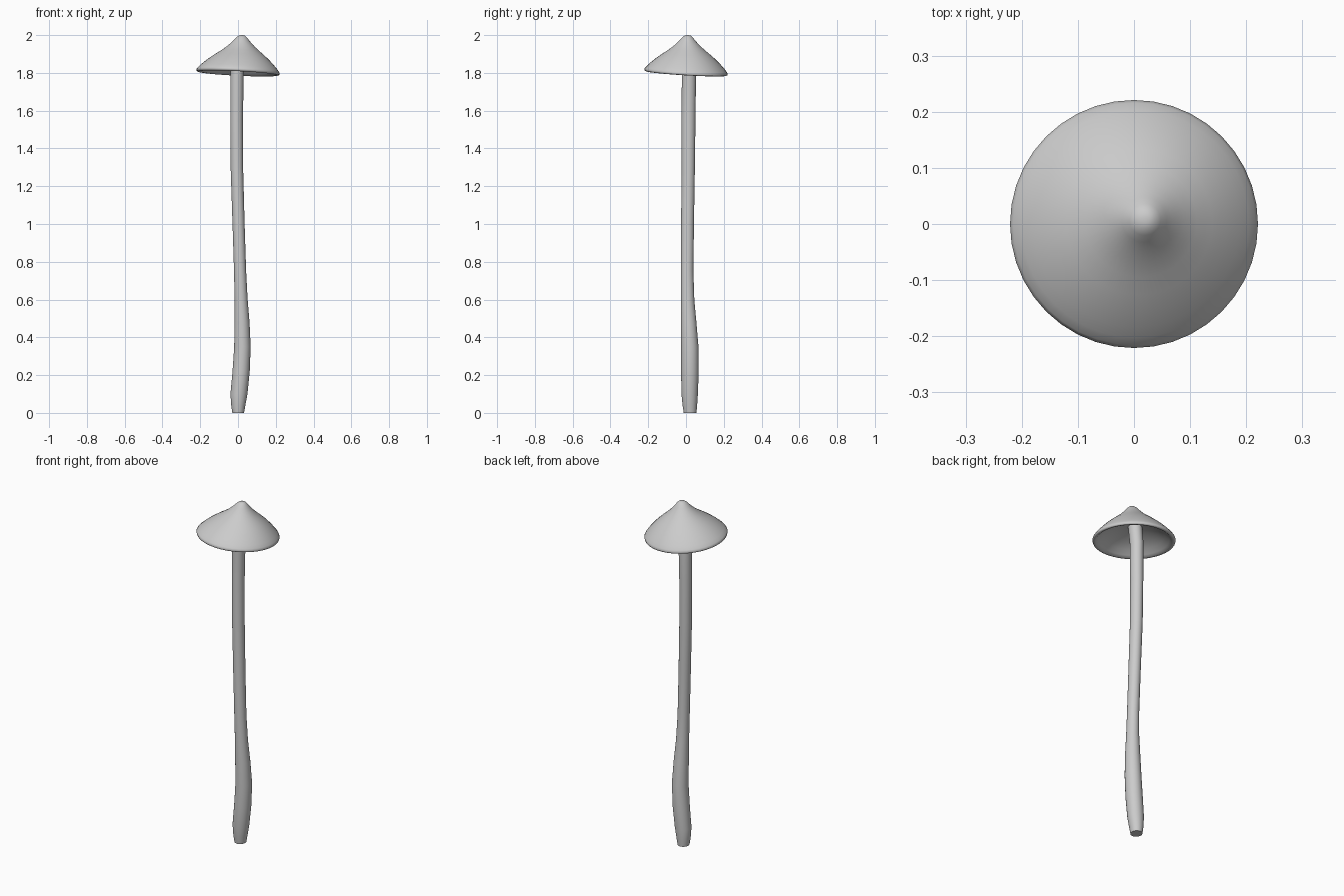
import bpy, bmesh
from math import cos, sin, tau


def loft(name, rings, sides, angle):
    """Skin a list of rings (lists of points), closing both ends with a fan."""
    bm = bmesh.new()
    loops = [[bm.verts.new(p) for p in ring] for ring in rings]
    for a, b in zip(loops, loops[1:]):
        for i in range(sides):
            j = (i + 1) % sides
            bm.faces.new((a[i], a[j], b[j], b[i]))
    bm.faces.new(loops[0][::-1])
    bm.faces.new(loops[-1])
    bmesh.ops.recalc_face_normals(bm, faces=bm.faces)
    mesh = bpy.data.meshes.new(name)
    bm.to_mesh(mesh)
    bm.free()
    obj = bpy.data.objects.new(name, mesh)
    bpy.context.collection.objects.link(obj)
    bpy.ops.object.select_all(action='DESELECT')
    obj.select_set(True)
    bpy.context.view_layer.objects.active = obj
    bpy.ops.object.shade_smooth_by_angle(angle=angle)
    return obj


def ellipse(cx, cy, rx, ry, sides):
    return [(cx + rx * cos(tau * i / sides), cy + ry * sin(tau * i / sides))
            for i in range(sides)]


# Stem: wandering tube, swollen near the foot (z, x min, x max, y min, y max)
stem = [
    (0.00, -0.030, 0.032, -0.012, 0.055),
    (0.04, -0.036, 0.039, -0.018, 0.059),
    (0.10, -0.040, 0.050, -0.024, 0.063),
    (0.22, -0.029, 0.062, -0.026, 0.067),
    (0.35, -0.020, 0.067, -0.026, 0.066),
    (0.48, -0.019, 0.061, -0.027, 0.055),
    (0.60, -0.018, 0.051, -0.027, 0.044),
    (0.75, -0.021, 0.043, -0.027, 0.039),
    (1.00, -0.029, 0.035, -0.026, 0.042),
    (1.30, -0.039, 0.027, -0.023, 0.047),
    (1.55, -0.041, 0.026, -0.024, 0.050),
    (1.78, -0.041, 0.030, -0.022, 0.053),
    (1.89, -0.034, 0.040, -0.026, 0.050),
]
S = 24
loft("stem", [[(x, y, z) for x, y in ellipse((a + b) / 2, (c + d) / 2,
                                             (b - a) / 2, (d - c) / 2, S)]
              for z, a, b, c, d in stem], S, 0.9)

# Cap: thin pointed shell, outside from the tip to the lip, then the hollow (radius, z)
cap = [
    (0.006, 2.000), (0.017, 1.997), (0.028, 1.988), (0.040, 1.974),
    (0.052, 1.961), (0.075, 1.939), (0.100, 1.919), (0.130, 1.897),
    (0.160, 1.873), (0.185, 1.850), (0.203, 1.832), (0.216, 1.817),
    (0.221, 1.808), (0.219, 1.800), (0.212, 1.797), (0.202, 1.799),
    (0.190, 1.809), (0.165, 1.831), (0.130, 1.852), (0.090, 1.868),
    (0.050, 1.878), (0.010, 1.882),
]
S = 40
rings = []
for r, z in cap:
    k = 1 - r / 0.221  # the tip leans off centre, the rim is tilted
    rings.append([(x, y, z - 0.05 * x * (1 - k) - 0.06 * y * (1 - k))
                  for x, y in ellipse(0.022 * k, 0.009 * k, r, r, S)])
loft("cap", rings, S, 1.2)
